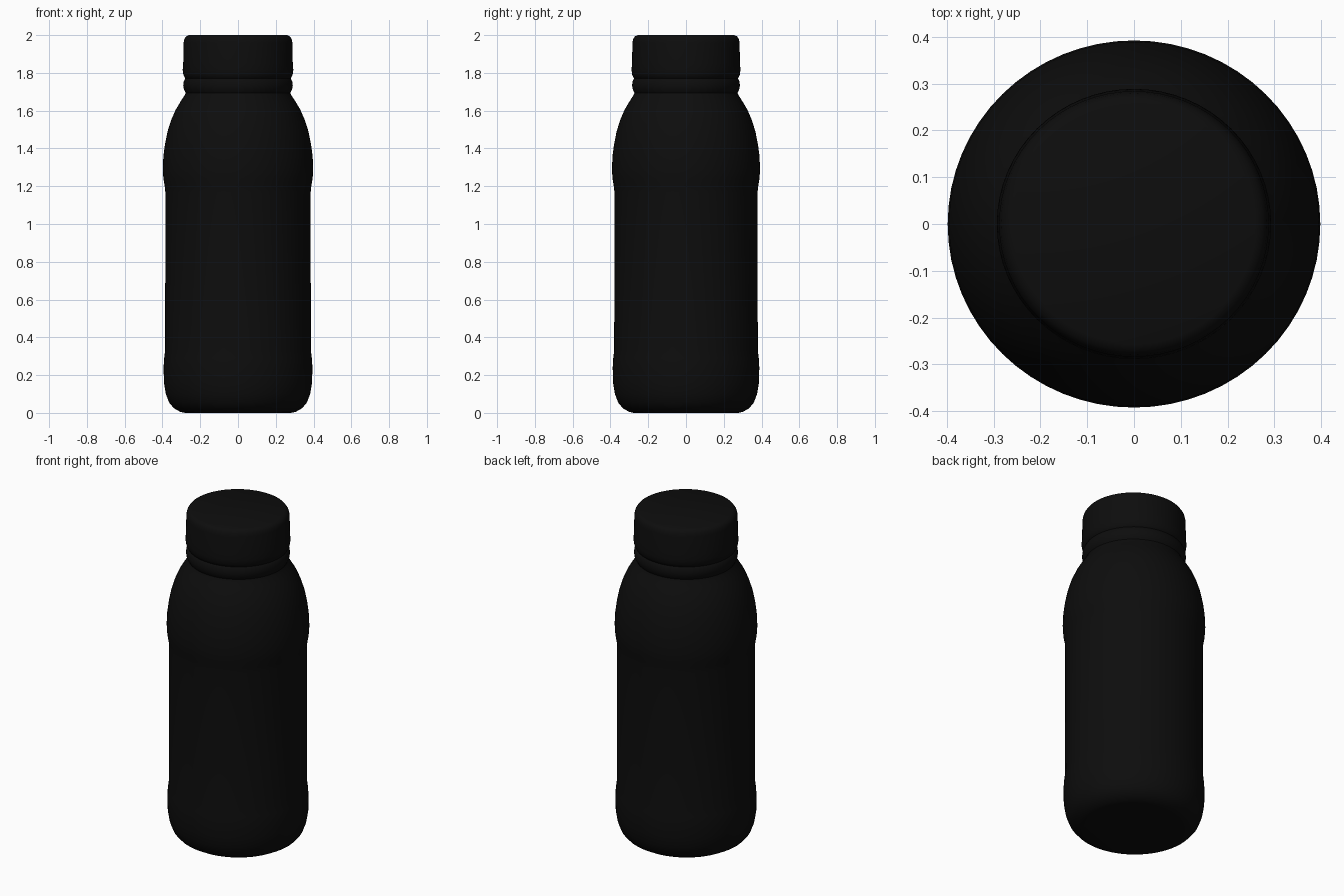
import bpy
import bmesh
from math import cos, sin, tau

SEGMENTS = 64
DEPTH = 0.985  # the bottle is very slightly narrower front to back

old = bpy.data.objects.get("Cube")
if old:
    bpy.data.objects.remove(old, do_unlink=True)

black = bpy.data.materials.new("black plastic")
black.use_nodes = True
colour = (0.004, 0.004, 0.004, 1)
black.diffuse_color = colour
black.node_tree.nodes["Principled BSDF"].inputs["Base Color"].default_value = colour


def lathe(name, profile):
    """Spin a (radius, height) profile around z and cap both ends."""
    bm = bmesh.new()
    rings = [[bm.verts.new((r * cos(tau * i / SEGMENTS),
                            r * sin(tau * i / SEGMENTS) * DEPTH, z))
              for i in range(SEGMENTS)] for r, z in profile]
    for low, high in zip(rings, rings[1:]):
        for i in range(SEGMENTS):
            j = (i + 1) % SEGMENTS
            bm.faces.new((low[i], low[j], high[j], high[i]))
    bm.faces.new(rings[0][::-1])
    bm.faces.new(rings[-1])
    mesh = bpy.data.meshes.new(name)
    bm.to_mesh(mesh)
    bm.free()
    mesh.materials.append(black)
    obj = bpy.data.objects.new(name, mesh)
    bpy.context.collection.objects.link(obj)
    bpy.ops.object.select_all(action='DESELECT')
    obj.select_set(True)
    bpy.context.view_layer.objects.active = obj
    bpy.ops.object.shade_smooth_by_angle(angle=0.7)
    return obj


# Bottle: rounded foot, recessed label panel, domed shoulder, neck
lathe("bottle_body", [
    (0.28, 0), (0.305, 0.005), (0.34, 0.025), (0.365, 0.055), (0.382, 0.1),
    (0.392, 0.16), (0.394, 0.24), (0.391, 0.29), (0.386, 0.33),
    (0.385, 0.75), (0.385, 1.17), (0.388, 1.2), (0.395, 1.24),
    (0.398, 1.29), (0.395, 1.36), (0.387, 1.42), (0.373, 1.49),
    (0.354, 1.55), (0.33, 1.605), (0.303, 1.65), (0.283, 1.68),
    (0.273, 1.7), (0.268, 1.74)])

# Tamper ring below the cap
lathe("tamper_ring", [
    (0.268, 1.685), (0.277, 1.695), (0.287, 1.715), (0.29, 1.735),
    (0.287, 1.755), (0.28, 1.77), (0.27, 1.78)])

# Screw cap with a softly rounded rim
lathe("screw_cap", [
    (0.27, 1.765), (0.28, 1.772), (0.289, 1.79), (0.293, 1.815),
    (0.29, 1.85), (0.288, 1.96), (0.284, 1.98), (0.275, 1.993),
    (0.26, 2)])
